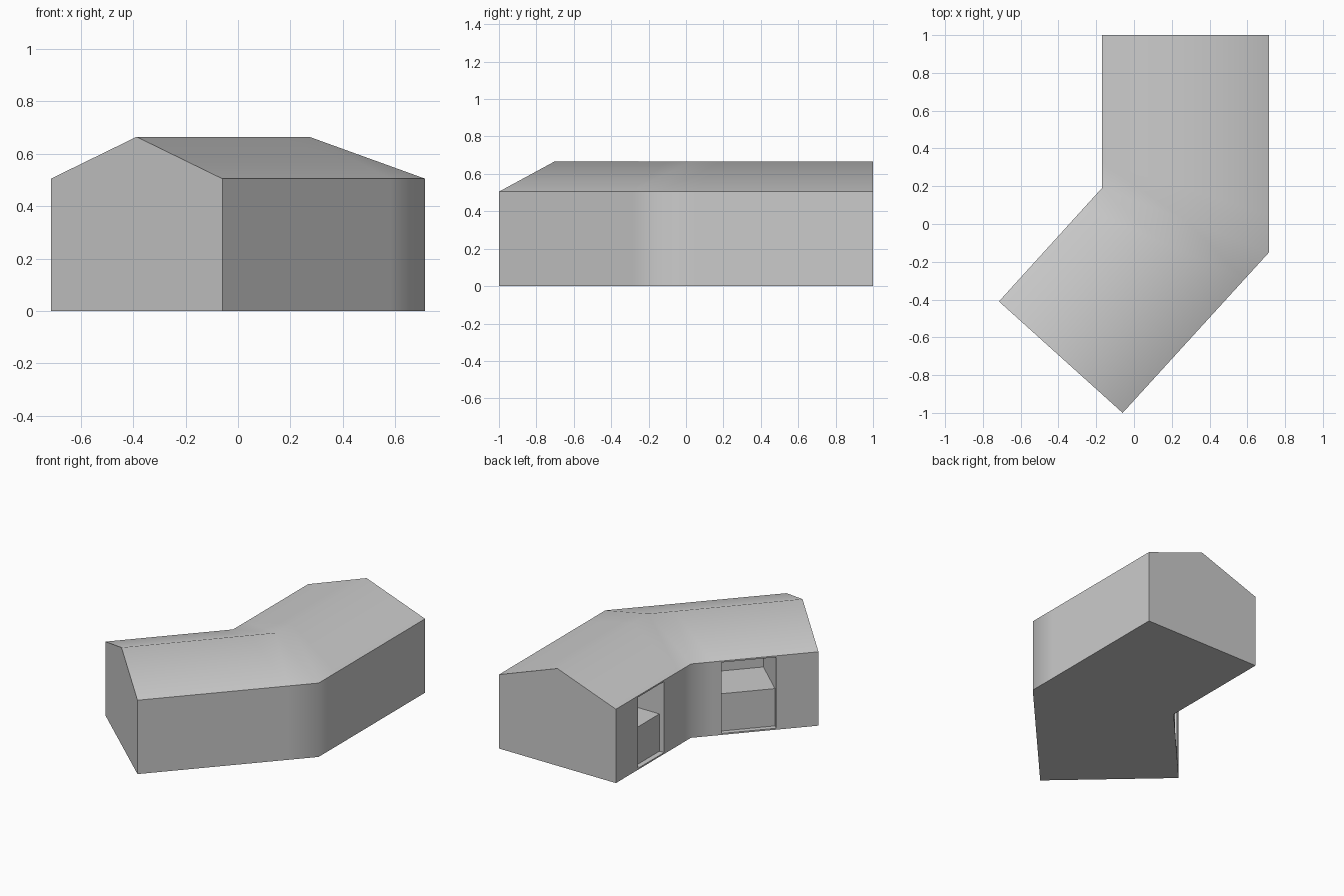
import bpy, bmesh
from mathutils import Vector

if "Cube" in bpy.data.objects:
    bpy.data.objects.remove(bpy.data.objects["Cube"])

EAVES, RIDGE = 0.505, 0.665


def make_object(name, bm):
    bmesh.ops.recalc_face_normals(bm, faces=bm.faces[:])
    mesh = bpy.data.meshes.new(name)
    bm.to_mesh(mesh)
    bm.free()
    obj = bpy.data.objects.new(name, mesh)
    bpy.context.collection.objects.link(obj)
    return obj


def loft(name, rings):
    """Closed solid through matching rings of points."""
    bm = bmesh.new()
    vs = [[bm.verts.new(p) for p in ring] for ring in rings]
    n = len(rings[0])
    for a, b in zip(vs, vs[1:]):
        for i in range(n):
            j = (i + 1) % n
            bm.faces.new((a[i], a[j], b[j], b[i]))
    bm.faces.new(vs[0])
    bm.faces.new(vs[-1])
    return make_object(name, bm)


# Building: gabled cross-section swept through the bent plan (inner, outer corners)
start = (Vector((-0.715, -0.41)), Vector((-0.06, -1.0)))
bend = (Vector((-0.17, 0.19)), Vector((0.715, -0.15)))
end = (Vector((-0.17, 1.0)), Vector((0.715, 1.0)))


def between(a, b, t):
    return tuple(p.lerp(q, t) for p, q in zip(a, b))


def gable_section(inner, outer):
    mid = (inner + outer) / 2
    return [(*inner, 0), (*outer, 0), (*outer, EAVES), (*mid, RIDGE), (*inner, EAVES)]


stations = [start, between(bend, start, 0.17), bend, between(bend, end, 0.17), end]
building = loft("building", [gable_section(*s) for s in stations])

# Alcoves: shallow recess below, deep shelf above, on the two inner walls
PROFILE = [(-0.05, 0.01), (0.035, 0.01), (0.035, 0.265),
           (0.36, 0.265), (0.36, 0.495), (-0.05, 0.495)]


def cut_alcove(name, wall_end, inward_sign, near, far):
    along = (wall_end - bend[0]).normalized()
    inward = Vector((-along.y, along.x)) * inward_sign
    rings = []
    for s in (near, far):
        base = bend[0] + along * s
        rings.append([(*(base + inward * d), z) for d, z in PROFILE])
    cutter = loft(name, rings)
    mod = building.modifiers.new(name, 'BOOLEAN')
    mod.operation = 'DIFFERENCE'
    mod.solver = 'EXACT'
    mod.object = cutter
    bpy.context.view_layer.objects.active = building
    bpy.ops.object.modifier_apply(modifier=name)
    bpy.data.objects.remove(cutter)


cut_alcove("angled_wing_alcove", start[0], 1, 0.195, 0.542)
cut_alcove("straight_wing_alcove", end[0], -1, 0.29, 0.57)

# Soft shading across the bend and ridge, hard eaves and gables
bpy.ops.object.select_all(action='DESELECT')
building.select_set(True)
bpy.context.view_layer.objects.active = building
bpy.ops.object.shade_smooth_by_angle(angle=0.80)
